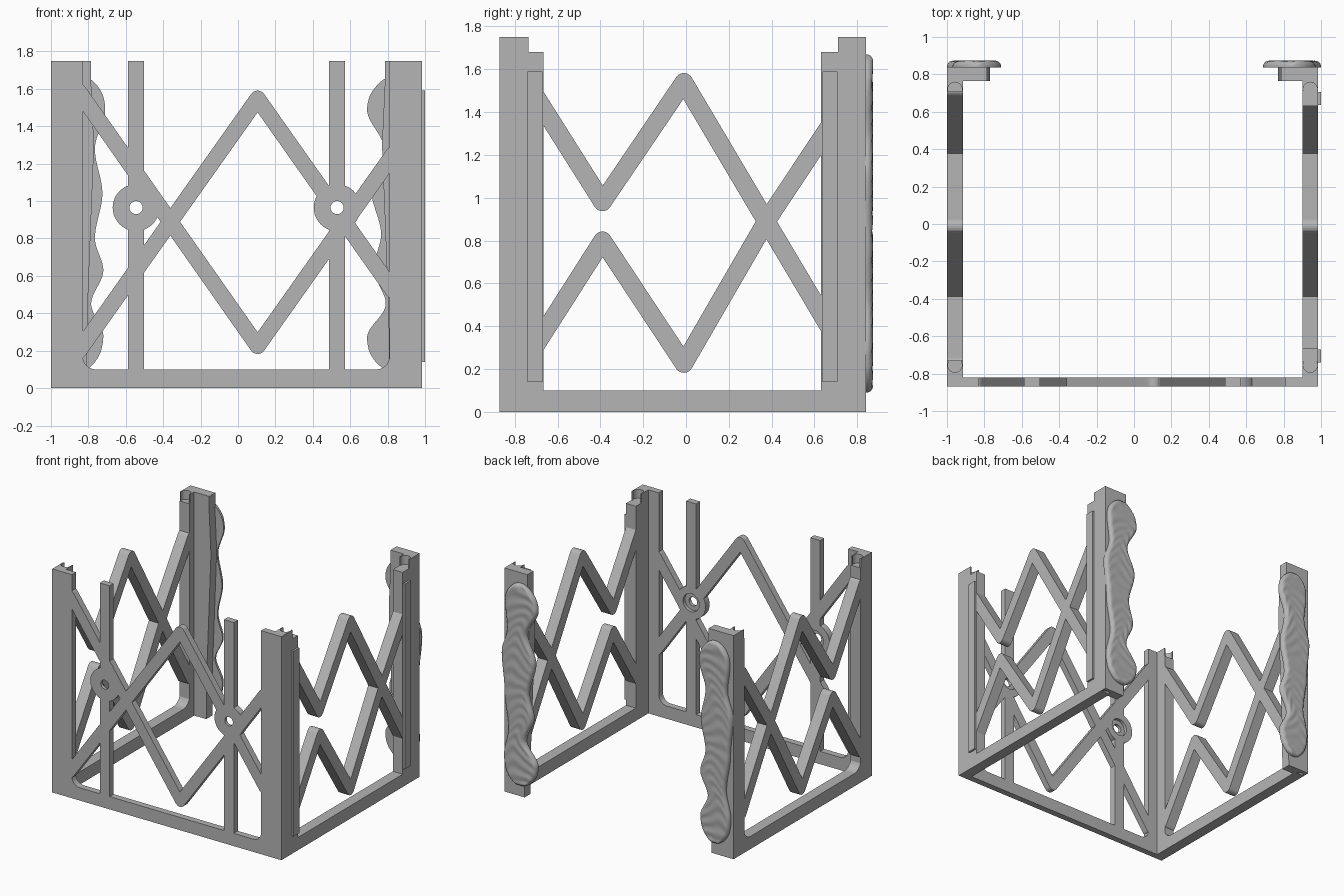
import bpy, bmesh, math
from mathutils import Vector

cube = bpy.data.objects.get("Cube")
if cube:
    bpy.data.objects.remove(cube, do_unlink=True)

grey = bpy.data.materials.new("plain grey")
grey.use_nodes = True
COLOUR = (0.46, 0.46, 0.46, 1)
grey.diffuse_color = COLOUR
grey.node_tree.nodes["Principled BSDF"].inputs["Base Color"].default_value = COLOUR

PLACE = {"x": lambda u, v, d: (d, u, v),
         "y": lambda u, v, d: (u, d, v),
         "z": lambda u, v, d: (u, v, d)}


def prism(bm, points, axis, lo, hi):
    """Extrude a flat outline along an axis."""
    place = PLACE[axis]
    ends = [[bm.verts.new(place(u, v, d)) for u, v in points] for d in (lo, hi)]
    n = len(points)
    faces = [bm.faces.new(ends[0]), bm.faces.new(ends[1])]
    for i in range(n):
        j = (i + 1) % n
        faces.append(bm.faces.new((ends[0][i], ends[0][j], ends[1][j], ends[1][i])))
    bmesh.ops.recalc_face_normals(bm, faces=faces)


def rect(u0, u1, v0, v1):
    return [(u0, v0), (u1, v0), (u1, v1), (u0, v1)]


def arc(u, v, r, start, end, steps):
    angles = [math.radians(start + (end - start) * i / steps) for i in range(steps + 1)]
    return [(u + r * math.cos(a), v + r * math.sin(a)) for a in angles]


def circle(u, v, r, n=32):
    return arc(u, v, r, 0, 360, n)[:-1]


def fillet(u, v, r, side):
    """Concave corner rising from a floor; side is the way it faces."""
    pts = arc(u + side * r, v + r, r, 270, 180 if side > 0 else 360, 8)
    return [(u - side * 0.02, v - 0.02), (u + side * r, v - 0.02)] + pts + [(u - side * 0.02, v + r)]


def zigzag(bm, path, width, axis, lo, hi):
    """Round-ended bars along a bent path."""
    for a, b in zip(path, path[1:]):
        ang = math.degrees(math.atan2(b[1] - a[1], b[0] - a[0]))
        r = width / 2
        prism(bm, arc(*b, r, ang - 90, ang + 90, 12) + arc(*a, r, ang + 90, ang + 270, 12), axis, lo, hi)


def finish(name, bm):
    mesh = bpy.data.meshes.new(name)
    bm.to_mesh(mesh)
    bm.free()
    obj = bpy.data.objects.new(name, mesh)
    bpy.context.collection.objects.link(obj)
    mesh.materials.append(grey)
    return obj


def solid(name, *parts):
    bm = bmesh.new()
    for part in parts:
        prism(bm, *part)
    return finish(name, bm)


def cut(obj, *part):
    cutter = solid("cutter", part)
    cutter.hide_render = True
    mod = obj.modifiers.new("cut", "BOOLEAN")
    mod.operation, mod.solver, mod.object = "DIFFERENCE", "EXACT", cutter
    mod.use_self = True
    graph = bpy.context.evaluated_depsgraph_get()
    mesh = bpy.data.meshes.new_from_object(obj.evaluated_get(graph))
    obj.modifiers.clear()
    obj.data = mesh
    bpy.data.objects.remove(cutter, do_unlink=True)


TOP, STEP, SILL = 1.75, 1.68, 0.1
FRONT, BACK, FACE = -0.87, 0.84, -0.82
LEFT, RIGHT, WALL = 0.985, -1.0, 0.085
BAR = 0.085

# front frame: sill, corner fillets, uprights, lattice and rings
bm = bmesh.new()
outlines = [rect(RIGHT, LEFT, 0, SILL), fillet(-0.83, SILL, 0.07, 1), fillet(0.81, SILL, 0.07, -1)]
RINGS = (-0.545, 0.53)
for x in RINGS:
    outlines += [rect(x - 0.043, x + 0.043, 0.05, TOP), circle(x, 0.965, 0.125, 48)]
for pts in outlines:
    prism(bm, pts, "y", FRONT, FACE)
zigzag(bm, [(-0.85, 1.584), (0.105, 0.225), (0.83, 1.25)], BAR, "y", FRONT, FACE)
zigzag(bm, [(-0.85, 0.2), (0.105, 1.548), (0.83, 0.52)], BAR, "y", FRONT, FACE)
front_frame = finish("front_frame", bm)
for x in RINGS:
    cut(front_frame, circle(x, 0.965, 0.035), "y", FRONT - 0.1, FACE + 0.1)
    cut(front_frame, circle(x, 0.965, 0.07), "y", FRONT + 0.025, FACE + 0.1)

# side frames, each with sill, posts and lattice
for side, x0, edge_front, edge_back in (("left", LEFT - WALL, -0.665, 0.63),
                                        ("right", RIGHT, -0.735, 0.71)):
    x1, mid = x0 + WALL, x0 + WALL / 2
    solid(side + "_sill", (rect(FRONT + 0.05, BACK - 0.05, 0, SILL), "x", x0, x1))

    bm = bmesh.new()
    zigzag(bm, [(-0.75, 1.55), (-0.39, 0.98), (-0.01, 1.54), (0.375, 0.89), (0.72, 0.31)], BAR, "x", x0, x1)
    zigzag(bm, [(-0.75, 0.235), (-0.39, 0.8), (-0.01, 0.225), (0.375, 0.89), (0.72, 1.41)], BAR, "x", x0, x1)
    if side == "right":
        prism(bm, fillet(edge_front, SILL, 0.08, 1), "x", x0, x1)
        prism(bm, fillet(edge_back, SILL, 0.08, -1), "x", x0, x1)
    finish(side + "_lattice", bm)

    # front corner post, an L in plan with a stepped top
    inner = 0.81 if side == "left" else -0.83
    face = sorted((inner, LEFT if side == "left" else RIGHT))
    post = solid(side + "_front_post",
                 (rect(*face, 0, TOP), "y", FRONT, FACE),
                 (rect(FACE - 0.02, -0.735, 0, TOP), "x", x0, x1),
                 (rect(-0.75, max(edge_front, -0.73), 0, STEP), "x", x0, x1))
    cut(post, circle(mid, -0.755, 0.038), "z", STEP, TOP + 0.1)
    cut(post, circle(mid, -0.79, 0.035), "z", -0.1, 0.04)

    # back corner post with a gently tapered wing
    s = 1 if side == "left" else -1
    outer = LEFT if side == "left" else RIGHT
    wing = [(outer, 0), (s * 0.81, 0), (s * 0.805, 0.4), (s * 0.77, 1.3), (s * 0.785, 1.62),
            (s * 0.785, TOP), (outer, TOP)]
    post = solid(side + "_back_post",
                 (wing, "y", 0.765, BACK),
                 (rect(0.71, 0.79, 0, TOP), "x", x0, x1),
                 (rect(min(edge_back, 0.705), 0.73, 0, STEP), "x", x0, x1))
    cut(post, circle(mid, 0.72, 0.038), "z", STEP, TOP + 0.1)
    cut(post, circle(mid, 0.78, 0.035), "z", -0.1, 0.04)

# raised guide strips on the left wall
for name, y in (("front", -0.705), ("back", 0.672)):
    solid(name + "_guide_strip", (rect(y - 0.035, y + 0.035, 0.14, 1.59), "x", LEFT - 0.01, 1.0))

# rippled wavy plaques on the back posts
ROWS, COLS, LOW, HIGH = 150, 28, 0.09, 1.67


def sample(keys, z):
    """Smooth blend through (height, value) keys."""
    for (z0, a), (z1, b) in zip(keys, keys[1:]):
        if z <= z1:
            t = max(0, (z - z0) / (z1 - z0))
            return a + (b - a) * (3 * t * t - 2 * t ** 3)
    return keys[-1][1]


OUTER = [(LOW, 0.95), (0.3, 0.98), (0.52, 0.94), (0.8, 0.975), (1.1, 1.0), (1.3, 0.95), (1.5, 0.97), (HIGH, 0.95)]
PLAQUES = {
    "left": (1, [(LOW, 0.72), (0.27, 0.69), (0.45, 0.79), (0.64, 0.725), (0.82, 0.765),
                 (1.07, 0.71), (1.28, 0.78), (1.49, 0.69), (HIGH, 0.73)]),
    "right": (-1, [(LOW, 0.75), (0.28, 0.72), (0.45, 0.785), (0.63, 0.72), (0.8, 0.765),
                   (1.04, 0.725), (1.28, 0.765), (1.49, 0.71), (HIGH, 0.74)])}
for side, (s, inner_keys) in PLAQUES.items():
    bm = bmesh.new()
    rows = []
    for i in range(ROWS + 1):
        t = (1 - math.cos(math.pi * i / ROWS)) / 2
        z = LOW + (HIGH - LOW) * t
        lo, hi = sample(inner_keys, z), sample(OUTER, z)
        end = min(z - LOW, HIGH - z, 0.12) / 0.12
        half = (hi - lo) / 2 * math.sqrt(max(0.0004, 1 - (1 - end) ** 2))
        row = []
        for j in range(COLS + 1):
            u = -math.cos(math.pi * j / COLS)
            x = (lo + hi) / 2 + u * half
            rim = max(0, min(half * (1 - abs(u)), z - LOW, HIGH - z))
            rise = 0.028 * math.sqrt(1 - (1 - min(rim / 0.03, 1)) ** 2)
            swirl = math.sin(70 * (z + 0.9 * u * u * half + 0.03 * math.sin(9 * z + 3 * u)))
            ripple = 0.0022 * swirl * min(rim / 0.03, 1)
            row.append(bm.verts.new((s * x, BACK + 0.003 + rise + ripple, z)))
        rows.append(row)
    for a, b in zip(rows, rows[1:]):
        for j in range(COLS):
            bm.faces.new((a[j], a[j + 1], b[j + 1], b[j]))
    # close the plaque behind with a thin rim and back
    edges = [e for e in bm.edges if e.is_boundary]
    grown = bmesh.ops.extrude_edge_only(bm, edges=edges)["geom"]
    for v in grown:
        if isinstance(v, bmesh.types.BMVert):
            v.co.y = BACK - 0.004
    bmesh.ops.holes_fill(bm, edges=[e for e in bm.edges if e.is_boundary])
    bmesh.ops.recalc_face_normals(bm, faces=bm.faces)
    obj = finish(side + "_wavy_plaque", bm)
    bpy.ops.object.select_all(action="DESELECT")
    obj.select_set(True)
    bpy.context.view_layer.objects.active = obj
    bpy.ops.object.shade_smooth_by_angle(angle=math.radians(35))
